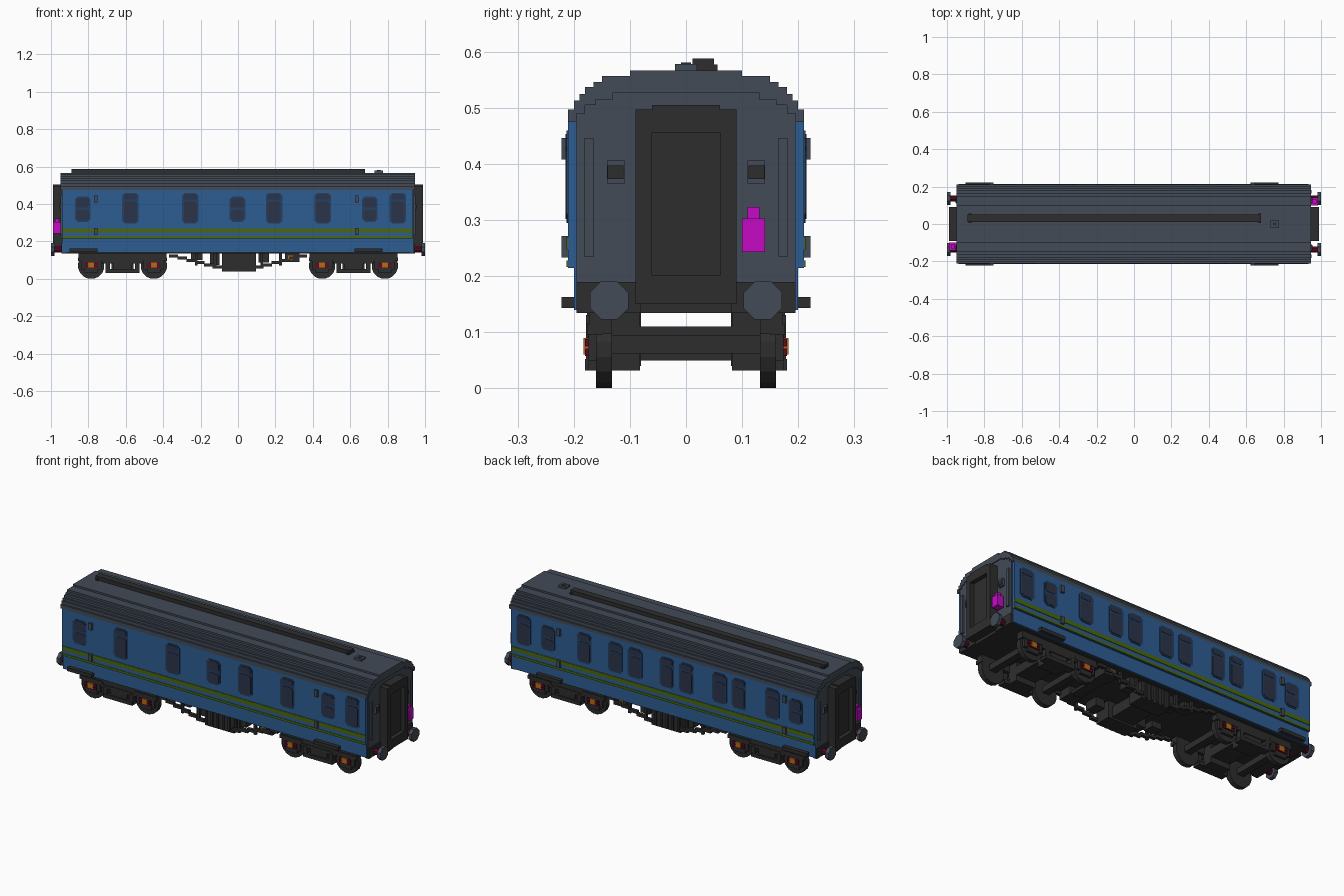
import bpy, bmesh, math

cube = bpy.data.objects.get("Cube")
if cube:
    bpy.data.objects.remove(cube, do_unlink=True)


def material(name, r, g, b):
    m = bpy.data.materials.new(name)
    m.use_nodes = True
    m.diffuse_color = (r, g, b, 1)
    m.node_tree.nodes["Principled BSDF"].inputs["Base Color"].default_value = (r, g, b, 1)
    return m


GREY = material("slate grey", 0.055, 0.07, 0.095)
BLUE = material("coach blue", 0.027, 0.107, 0.29)
DARK = material("charcoal", 0.027, 0.027, 0.027)
GREEN = material("olive green", 0.07, 0.14, 0.004)
GLASS = material("dark glass", 0.024, 0.034, 0.066)
FRAME = material("window frame blue", 0.018, 0.05, 0.12)
MAROON = material("maroon", 0.11, 0.002, 0.018)
ORANGE = material("orange", 0.45, 0.15, 0.008)
MAGENTA = material("magenta", 0.56, 0.003, 0.56)


def finish(name, bm, mat):
    bmesh.ops.recalc_face_normals(bm, faces=bm.faces)
    mesh = bpy.data.meshes.new(name)
    bm.to_mesh(mesh)
    bm.free()
    mesh.materials.append(mat)
    ob = bpy.data.objects.new(name, mesh)
    bpy.context.collection.objects.link(ob)
    return ob


def boxes(name, mat, items):
    """Join boxes given as (x0, x1, y0, y1, z0, z1) into one part."""
    bm = bmesh.new()
    for x0, x1, y0, y1, z0, z1 in items:
        for v in bmesh.ops.create_cube(bm, size=1)["verts"]:
            v.co = ((x0 + x1) / 2 + v.co.x * (x1 - x0),
                    (y0 + y1) / 2 + v.co.y * (y1 - y0),
                    (z0 + z1) / 2 + v.co.z * (z1 - z0))
    return finish(name, bm, mat)


def both(items):
    """Repeat boxes on the other side of the coach."""
    return items + [(x0, x1, -y1, -y0, z0, z1) for x0, x1, y0, y1, z0, z1 in items]


def ends(items):
    """Repeat boxes at the other end of the coach."""
    return items + [(-x1, -x0, y0, y1, z0, z1) for x0, x1, y0, y1, z0, z1 in items]


def prism(name, mat, axis, lo, hi, outlines):
    """Extrude outlines of (u, z) points along x or y."""
    bm = bmesh.new()
    for pts in outlines:
        vs = [bm.verts.new((lo, u, z) if axis == "x" else (u, lo, z)) for u, z in pts]
        face = bm.faces.new(vs)
        new = bmesh.ops.extrude_face_region(bm, geom=[face])["geom"]
        for v in new:
            if isinstance(v, bmesh.types.BMVert):
                setattr(v.co, axis, hi)
    return finish(name, bm, mat)


def steps(half):
    """Turn (y, z) treads, centre outwards, into a mirrored stair outline."""
    pts = []
    for i, (y, z) in enumerate(half):
        pts.append((y, z))
        if i + 1 < len(half):
            pts.append((y, half[i + 1][1]))
    return pts


def mirrored(pts):
    return pts + [(-y, z) for y, z in reversed(pts)]


def chamfered(cx, w, z0, z1, c):
    a, b = cx - w, cx + w
    return [(a + c, z0), (b - c, z0), (b, z0 + c), (b, z1 - c),
            (b - c, z1), (a + c, z1), (a, z1 - c), (a, z0 + c)]


def disc(cu, cz, r, n):
    return [(cu + r * math.cos((i + .5) * math.tau / n),
             cz + r * math.sin((i + .5) * math.tau / n)) for i in range(n)]


# Roof shell and grey core with end walls
outer = steps([(.10, .567), (.15, .557), (.165, .546), (.18, .537),
               (.19, .525), (.20, .513), (.21, .497)]) + [(.21, .475)]
inner = steps([(.13, .527), (.16, .515), (.18, .505), (.195, .49)])
arch = outer + [(.195, .475)] + inner[::-1]
prism("roof", GREY, "x", -.95, .945, [arch + [(-y, z) for y, z in reversed(arch)]])
prism("body_core", GREY, "x", -.94, .94, [mirrored(inner + [(.195, .19)])])
boxes("underframe", DARK, [(-.938, .938, -.19, .19, .134, .19)])

# Blue side panels, stepped in along the bottom
side = [(.19, .14), (.20, .14), (.20, .215), (.21, .215), (.21, .48), (.19, .48)]
prism("side_panels", BLUE, "x", -.94, .935, [side, [(-y, z) for y, z in side]])
boxes("side_stripes", GREEN, both([(-.938, .933, .208, .213, .248, .27),
                                   (-.938, .933, .208, .213, .216, .228)]))

# Roof fittings
boxes("roof_rail", DARK, [(-.89, .68, .012, .05, .56, .588)])
boxes("roof_rail_mounts", DARK, [(x, x + .015, .005, .056, .56, .577) for x in (-.885, .665)])
boxes("roof_vent", GREY, [(.73, .775, -.02, .02, .56, .578)])
boxes("roof_vent_cap", DARK, [(.743, .762, -.009, .009, .57, .581)])

# Windows: tall saloon lights and short divided ones
layout = {
    -1: ([-.575, -.255, .193, .453, .855], [-.83, -.003, .705]),
    1: ([.855, .48, .29, .167, -.03, -.15, -.355, -.475, -.68], [.705, -.825]),
}
for s, (tall, short) in layout.items():
    label = "front" if s < 0 else "back"
    frames = [chamfered(x, .044, .295, .46, .015) for x in tall]
    frames += [chamfered(x, .042, .305, .44, .015) for x in short]
    panes = [chamfered(x, .035, .302, .413, .01) for x in tall]
    panes += [chamfered(x, .035, .423, .453, .007) for x in tall]
    panes += [chamfered(x, .034, .312, .368, .01) for x in short]
    panes += [chamfered(x, .034, .38, .433, .01) for x in short]
    prism(label + "_window_frames", FRAME, "y", s * .208, s * .213, frames)
    prism(label + "_window_panes", GLASS, "y", s * .208, s * .215, panes)

# Door hinges, handles and foot boards
boxes("door_handles", GREY, both([(x - .01, x + .01, .205, .222, z0, z1)
                                  for x in (-.76, .635)
                                  for z0, z1 in ((.408, .446), (.233, .272))]))
boxes("foot_boards", DARK, both([(x, x + .15, .185, .222, .143, .163) for x in (-.9, .622)]))

# Gangways: framed opening with a recessed door
boxes("gangway_frames", DARK, ends([
    (.93, .988, .061, .09, .15, .497), (.93, .988, -.09, -.061, .15, .497),
    (.93, .988, -.061, .061, .15, .202), (.93, .988, -.061, .061, .455, .505)]))
boxes("gangway_doors", DARK, ends([(.93, .965, -.062, .062, .2, .457)]))

# End wall grips and lamp sockets
boxes("end_grips", GREY, ends(both([(.935, .95, .164, .182, .235, .445)])))
boxes("lamp_brackets", GREY, ends(both([(.935, .952, .11, .141, .365, .406)])))
boxes("lamp_sockets", DARK, ends(both([(.945, .955, .111, .14, .373, .397)])))

# Tail lamps, one at each end on opposite corners
boxes("tail_lamps", MAGENTA, [
    (.945, .985, .10, .141, .243, .303), (.955, .975, .11, .131, .303, .323),
    (-.99, -.945, -.141, -.10, .243, .303), (-.978, -.957, -.131, -.11, .303, .323)])

# Buffers
boxes("buffer_beams", DARK, ends(both([(.92, .945, .08, .195, .134, .19)])))
for s in (-1, 1):
    label = "left" if s > 0 else "right"
    spots = (-.137, .137)
    prism(label + "_buffer_shanks", MAROON, "x", s * .93, s * .982, [disc(y, .157, .018, 8) for y in spots])
    prism(label + "_buffer_heads", GREY, "x", s * .98, s * 1.0, [disc(y, .157, .037, 8) for y in spots])

# Bogies
axles = (-.785, -.45, .45, .785)
for s in (-1, 1):
    label = "left" if s > 0 else "right"
    c = s * .6175
    mine = [x for x in axles if x * s > 0]
    wheel_discs = [disc(x, .07, .071, 16) for x in mine]
    for t in (-1, 1):
        prism(f"{label}_{'back' if t > 0 else 'front'}_wheels", DARK, "y", t * .132, t * .16, wheel_discs)
    # Side frames with springs and a lower tie bar
    parts = [(c - .235, c + .235, .132, .172, .097, .136),
             (c - .11, c + .11, .15, .175, .082, .10),
             (c - .09, c + .09, .135, .18, .032, .052),
             (c - .05, c + .05, .14, .17, .05, .10),
             (c - .06, c + .06, .082, .135, .032, .136)]
    parts += [(c + d - .012, c + d + .012, .14, .178, .045, .09) for d in (-.08, .08)]
    for x in mine:
        parts += [(x - .055, x + .055, .155, .174, .05, .10),
                  (x - .07, x + .07, .15, .176, .095, .115),
                  (x - .035, x + .035, .155, .174, .032, .06)]
    boxes(label + "_bogie_sides", DARK, both(parts))
    boxes(label + "_bogie_crossbeams", DARK,
          [(c - .06, c + .06, -.14, .14, .062, .11)]
          + [(x - .02, x + .02, -.14, .14, .062, .095) for x in mine])

# Axle boxes
boxes("axle_boxes", MAROON, both([(x - .036, x + .036, .165, .18, z, z + .013)
                                  for x in axles for z in (.058, .075)]))
boxes("axle_caps", ORANGE, both([(x - .016, x + .016, .17, .183, .06, .09) for x in axles]))

# Underfloor equipment and stepped truss rods
gear = [(-.085, .095, .08, .17, .04, .136),
        (.11, .165, .09, .165, .088, .136), (-.15, -.10, .09, .15, .075, .136),
        (.25, .33, .09, .17, .09, .136), (-.25, -.19, .09, .15, .10, .136)]
for i in range(6):
    x, z = .085 + i * .047, .055 + i * .012
    gear += [(x, x + .05, .16, .178, z, z + .016), (-x - .05, -x, .16, .178, z, z + .016)]
gear += [(x, x + .014, .162, .176, .07, .14) for x in (-.23, -.13, .12, .22)]
gear += [(x, x + .012, .165, .178, .045, .13) for x in (-.08, -.045, -.01, .025, .06)]
boxes("underfloor_gear", DARK, both(gear))
boxes("underfloor_tank", DARK, [(-.06, .07, -.10, .10, .05, .108),
                                (.26, .32, -.10, .10, .092, .108)])
boxes("gear_labels", ORANGE, both([(.268, .293, .165, .174, .10, .125)]))
